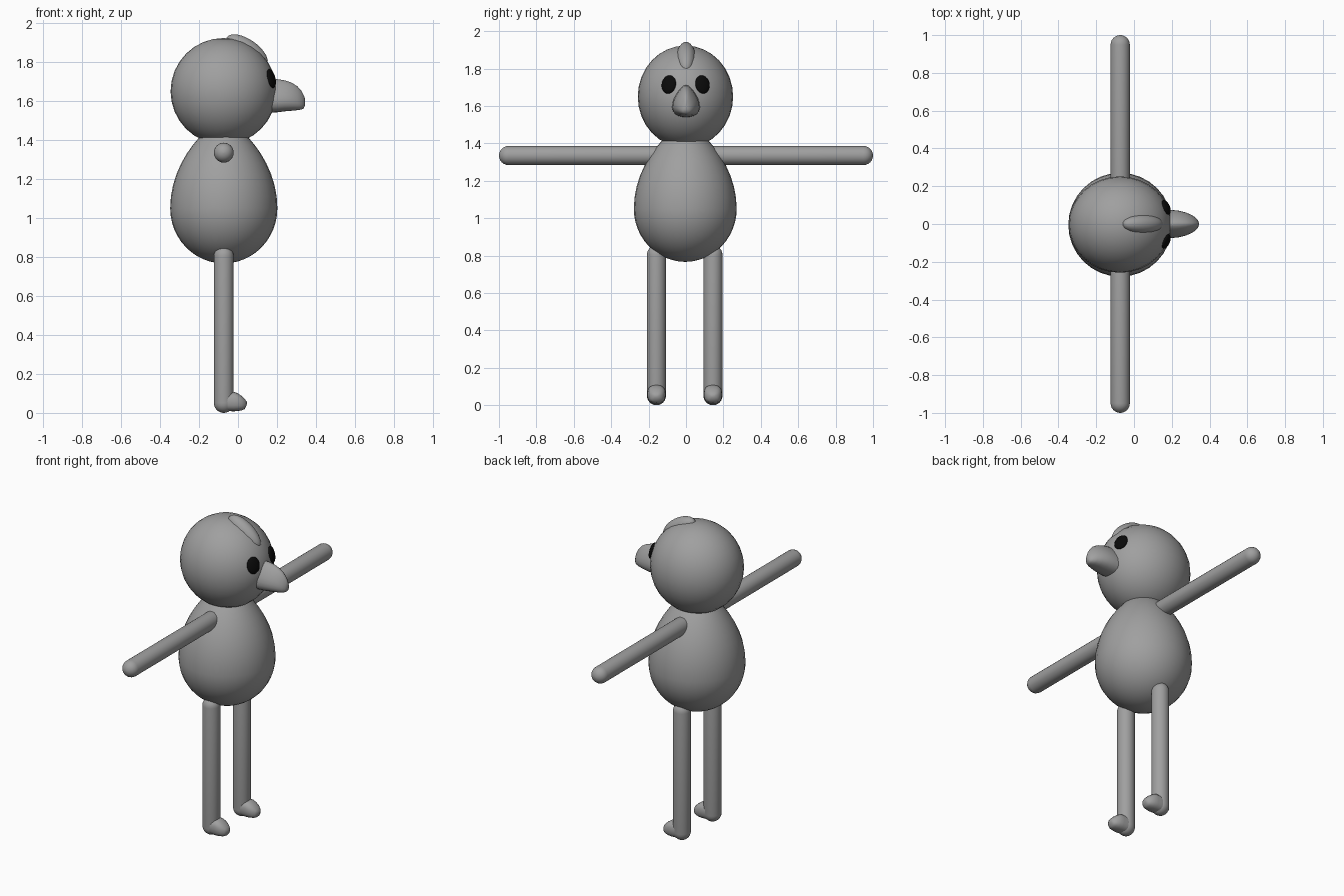
import bpy, bmesh, math
from mathutils import Vector, Matrix

if "Cube" in bpy.data.objects:
    bpy.data.objects.remove(bpy.data.objects["Cube"])

CX, CY = -0.073, -0.004   # body axis


def material(name, rgb):
    m = bpy.data.materials.new(name)
    m.diffuse_color = (*rgb, 1)
    m.use_nodes = True
    m.node_tree.nodes["Principled BSDF"].inputs["Base Color"].default_value = m.diffuse_color
    return m


GREY = material("plain grey", (0.35, 0.35, 0.35))
BLACK = material("eye black", (0.003, 0.003, 0.003))


def finish(name, bm, mat, angle=50):
    bmesh.ops.recalc_face_normals(bm, faces=bm.faces)
    me = bpy.data.meshes.new(name)
    bm.to_mesh(me)
    bm.free()
    ob = bpy.data.objects.new(name, me)
    me.materials.append(mat)
    bpy.context.collection.objects.link(ob)
    bpy.context.view_layer.objects.active = ob
    ob.select_set(True)
    bpy.ops.object.shade_smooth_by_angle(angle=math.radians(angle))
    ob.select_set(False)
    return ob


def ellipsoid(name, centre, radii, mat=GREY, rot=Matrix(), seg=32):
    bm = bmesh.new()
    mtx = Matrix.Translation(centre) @ rot @ Matrix.Diagonal((*radii, 1))
    bmesh.ops.create_uvsphere(bm, u_segments=seg, v_segments=seg // 2, radius=1, matrix=mtx)
    return finish(name, bm, mat)


def loft(name, rings, mat=GREY, angle=50):
    """Skin a list of equal-length point rings and cap both ends."""
    bm = bmesh.new()
    vs = [[bm.verts.new(p) for p in ring] for ring in rings]
    n = len(vs[0])
    for a, b in zip(vs, vs[1:]):
        for i in range(n):
            j = (i + 1) % n
            bm.faces.new((a[i], a[j], b[j], b[i]))
    bm.faces.new(vs[0])
    bm.faces.new(vs[-1])
    bmesh.ops.remove_doubles(bm, verts=bm.verts, dist=1e-5)
    return finish(name, bm, mat, angle)


def capsule(name, a, b, r, seg=24, steps=6):
    """Round-ended rod from tip a to tip b."""
    a, b = Vector(a), Vector(b)
    d = (b - a).normalized()
    q = d.to_track_quat('Z', 'Y')
    arc = [math.pi / 2 * (k + 0.05) / (steps + 0.05) for k in range(steps + 1)]
    prof = [(a + d * r * (1 - math.cos(t)), r * math.sin(t)) for t in arc]
    prof += [(b - d * r * (1 - math.cos(t)), r * math.sin(t)) for t in reversed(arc)]
    rings = [[c + q @ Vector((rad * math.cos(u), rad * math.sin(u), 0))
              for u in (2 * math.pi * i / seg for i in range(seg))] for c, rad in prof]
    return loft(name, rings)


# egg-shaped body: half ellipse below the widest point, tapering above it
def egg_radius(t):
    return 0.275 * (math.sqrt(1 - t * t) if t < 0 else (1 - t * t) ** 0.8)


rings = []
for k in range(25):
    t = -0.9995 * math.cos(math.pi * k / 24)
    z, r = 1.05 + t * (0.283 if t < 0 else 0.46), egg_radius(t)
    rings.append([(CX + r * math.cos(u), CY + r * math.sin(u), z)
                  for u in (2 * math.pi * i / 32 for i in range(32))])
loft("body", rings)

# head and crest
ellipsoid("head", (CX - 0.001, CY + 0.001, 1.65), (0.272, 0.255, 0.273))
ellipsoid("crest", (0.045, 0, 1.855), (0.125, 0.052, 0.06),
          rot=Matrix.Rotation(math.radians(35), 4, 'Y'))

# eyes: thin ovals lying on the head surface
for side, s in (("left", 1), ("right", -1)):
    normal = Vector((0.245 / 0.272 ** 2, s * 0.09 / 0.255 ** 2, 0.065 / 0.272 ** 2))
    ellipsoid(side + "_eye", (0.17, s * 0.09 - 0.002, 1.715), (0.041, 0.05, 0.017), BLACK,
              normal.to_track_quat('Z', 'Y').to_matrix().to_4x4(), 24)

# beak: teardrop sections, narrow at the top, drooping at the tip
beak = [(0.12, 0.073, 1.54, 1.712), (0.2, 0.073, 1.542, 1.712), (0.24, 0.069, 1.547, 1.706),
        (0.275, 0.06, 1.55, 1.694), (0.305, 0.047, 1.553, 1.675), (0.325, 0.034, 1.556, 1.652),
        (0.338, 0.02, 1.563, 1.628), (0.344, 0.006, 1.58, 1.61)]
rings = []
for x, w, lo, hi in beak:
    ring = []
    for i in range(24):
        u = 2 * math.pi * i / 24
        h = (1 - math.cos(u)) / 2          # 0 at the bottom, 1 at the top
        ring.append((x, w * math.sin(u) * (1.12 - 0.5 * h * h), lo + (hi - lo) * h ** 1.25))
    rings.append(ring)
loft("beak", rings)

# arms, legs and feet
foot = [(-0.09, 0.046, 0.01, 0.105), (-0.02, 0.049, 0.008, 0.108), (0.0, 0.047, 0.01, 0.1),
        (0.02, 0.04, 0.013, 0.086), (0.035, 0.029, 0.02, 0.071), (0.045, 0.012, 0.042, 0.057)]
for side, s in (("left", 1), ("right", -1)):
    capsule(side + "_arm", (CX, s * 0.1, 1.335), (CX, s * 1.0, 1.335), 0.051)
    y = s * 0.151 - 0.007
    capsule(side + "_leg", (CX, y, 0.0), (CX, y, 0.855), 0.051)
    rings = []
    for x, w, lo, hi in foot:
        mid, half = (lo + hi) / 2, (hi - lo) / 2
        rings.append([(x, y + w * math.copysign(abs(math.cos(u)) ** 0.8, math.cos(u)),
                       mid + half * math.copysign(abs(math.sin(u)) ** 0.8, math.sin(u)))
                      for u in (2 * math.pi * i / 20 for i in range(20))])
    loft(side + "_foot", rings)
